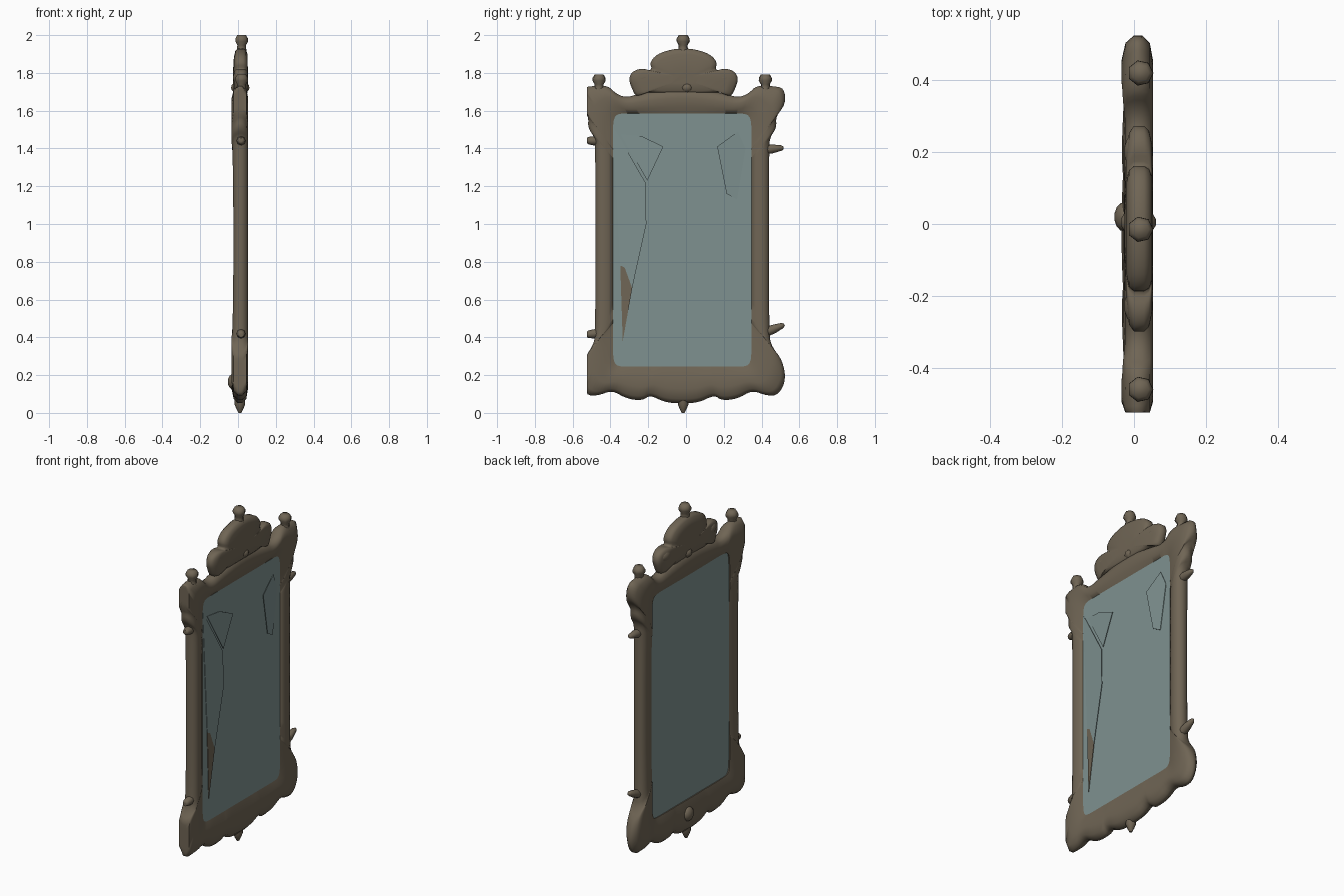
import bpy, bmesh, math
from mathutils import Matrix, Vector

cube = bpy.data.objects.get("Cube")
if cube:
    bpy.data.objects.remove(cube, do_unlink=True)

CY, CZ = -0.02, 0.915        # centre of the glass
HALF_W, HALF_H = 0.367, 0.67
CUT = -0.525                 # flat trimmed side


def material(name, rgb):
    m = bpy.data.materials.new(name)
    m.use_nodes = True
    m.diffuse_color = (*rgb, 1)
    m.node_tree.nodes["Principled BSDF"].inputs["Base Color"].default_value = (*rgb, 1)
    return m


WOOD = material("weathered wood", (0.16, 0.13, 0.09))
GLASS = material("grey teal glass", (0.21, 0.285, 0.28))


def finish(bm, name, mat, smooth=True):
    for v in bm.verts:
        v.co.y = max(v.co.y, CUT)
    bmesh.ops.recalc_face_normals(bm, faces=bm.faces)
    me = bpy.data.meshes.new(name)
    bm.to_mesh(me)
    bm.free()
    ob = bpy.data.objects.new(name, me)
    bpy.context.collection.objects.link(ob)
    me.materials.append(mat)
    if smooth:
        bpy.ops.object.select_all(action='DESELECT')
        ob.select_set(True)
        bpy.context.view_layer.objects.active = ob
        bpy.ops.object.shade_smooth_by_angle(angle=math.radians(65))
    return ob


def mirrored_outline(half, rounds=2):
    """Mirror a half outline and round it by corner cutting."""
    pts = [Vector(p) for p in half]
    pts += [Vector((-p.x, p.y)) for p in reversed(pts) if p.x > 0]
    for _ in range(rounds):
        cut = []
        for a, b in zip(pts, pts[1:] + pts[:1]):
            cut += [a.lerp(b, 0.25), a.lerp(b, 0.75)]
        pts = cut
    return pts


def loft(rings, name, mat, closed=False):
    bm = bmesh.new()
    loops = [[bm.verts.new(p) for p in r] for r in rings]
    pairs = list(zip(loops, loops[1:]))
    if closed:
        pairs.append((loops[-1], loops[0]))
    for a, b in pairs:
        for i in range(len(a)):
            j = (i + 1) % len(a)
            bm.faces.new((a[i], a[j], b[j], b[i]))
    if not closed:
        bm.faces.new(loops[0])
        bm.faces.new(loops[-1])
    return finish(bm, name, mat)


def opening(angle, grow=0.0):
    """Point on the rounded rectangular opening, relative to its centre."""
    c, s = math.cos(angle), math.sin(angle)
    n = 24
    r = ((abs(c) / (HALF_W + grow)) ** n + (abs(s) / (HALF_H + grow)) ** n) ** (-1 / n)
    return Vector((r * c, r * s))


def lathe(name, profile, loc, tilt=0.0, sides=8):
    """Turned part from (radius, height) pairs; tilt turns it about x."""
    rot = Matrix.Rotation(tilt, 3, 'X')
    rings = []
    for r, h in profile:
        rings.append([Vector(loc) + rot @ Vector((r * math.cos(math.tau * i / sides),
                      r * math.sin(math.tau * i / sides), h)) for i in range(sides)])
    return loft(rings, name, WOOD)


def knob(name, loc, size):
    bm = bmesh.new()
    bmesh.ops.create_uvsphere(bm, u_segments=14, v_segments=8, radius=1)
    bmesh.ops.scale(bm, vec=size, verts=bm.verts)
    bmesh.ops.translate(bm, vec=loc, verts=bm.verts)
    return finish(bm, name, WOOD)


# Carved frame: half outline from bottom centre up to top centre
half_frame = [(0, .05), (.09, .055), (.17, .095), (.21, .065), (.295, .075),
              (.37, .12), (.45, .09), (.51, .095), (.55, .175), (.53, .28),
              (.475, .35), (.46, .41), (.46, .9), (.46, 1.4), (.465, 1.46), (.5, 1.51),
              (.495, 1.57), (.548, 1.635), (.54, 1.72), (.48, 1.73),
              (.395, 1.735), (.345, 1.685), (.29, 1.67), (.23, 1.69), (0, 1.73)]
section = [(0, .022), (0, 0), (.12, -.017), (.4, -.025), (.75, -.022), (1, -.014),
           (1, .036), (.75, .047), (.4, .053), (.12, .044)]
outline = [p - Vector((0, CZ)) for p in mirrored_outline(half_frame)]
rings = []
for t, x in section:
    ring = []
    for p in outline:
        inner = opening(math.atan2(p.y, p.x))
        q = p.lerp(inner, t)
        wide = min(1, max(0, ((p - inner).length - .1) / .1))
        depth = x * (1 + .4 * wide) if x < 0 else x
        ring.append((depth, CY + q.x, CZ + q.y))
    rings.append(ring)
loft(rings, "carved_frame", WOOD, closed=True)

# Glass pane, nearly flush with the frame on both sides
steps = 160
pane = [opening(math.tau * i / steps, .004) for i in range(steps)]
loft([[(x, CY + p.x, CZ + p.y) for p in pane] for x in (-.013, .036)], "glass_pane", GLASS)

# Crest above the top rail
half_crest = [(0, 1.69), (.13, 1.69), (.2, 1.7), (.25, 1.67), (.275, 1.72), (.29, 1.765),
              (.275, 1.805), (.225, 1.825), (.165, 1.81), (.18, 1.86), (.125, 1.91), (0, 1.935)]
crest = mirrored_outline(half_crest)
mid = Vector((0, 1.77))
loft([[(x, CY + .007 + q.x, q.y) for q in (mid.lerp(p, s) for p in crest)]
      for s, x in ((.3, .052), (.82, .05), (.95, .042), (1, .028), (1, 0),
                   (.93, -.014), (.7, -.022), (.3, -.026))], "crest", WOOD)
for side, label in ((-1, "right"), (1, "left")):
    knob("crest_scroll_" + label, (.012, CY + .007 + side * .215, 1.775), (.04, .055, .038))

# Round bosses
knob("crest_boss", (.012, .005, 1.722), (.05, .04, .034))
knob("lower_boss", (-.025, .02, .165), (.03, .042, .042))

# Finials and bottom pendant
finial = [(.03, -.03), (.025, .01), (.024, .025), (.036, .045), (.035, .06), (.024, .078)]
lathe("crest_finial", finial, (.018, CY + .005, 1.922), sides=7)
for y, label in ((CY - .44, "right"), (CY + .44, "left")):
    lathe("corner_finial_" + label, finial, (.018, y, 1.714), sides=7)
lathe("bottom_pendant", [(.008, 0), (.018, .02), (.028, .045), (.028, .08)], (.01, CY + .005, 0))

# Side pegs, leaning outwards
peg = [(.024, -.02), (.024, .02), (.02, .045), (.014, .075), (.006, .085)]
for y, z, lean, label in ((-.47, 1.44, 88, "upper_right"), (-.47, .42, 95, "lower_right"),
                          (.432, 1.395, -84, "upper_left"), (.442, .435, -68, "lower_left")):
    lathe("peg_" + label, peg, (.016, y, z), math.radians(lean))


# Broken slivers, tilted slightly over the back of the pane
def sliver(name, pts, mat, base, slope_y, slope_z):
    y0, z0 = pts[0]
    bm = bmesh.new()
    face = bm.faces.new([bm.verts.new((base + slope_y * (y - y0) + slope_z * (z - z0), y, z))
                         for y, z in pts])
    ext = bmesh.ops.extrude_face_region(bm, geom=[face])
    new = [g for g in ext["geom"] if isinstance(g, bmesh.types.BMVert)]
    bmesh.ops.translate(bm, vec=(-.003, 0, 0), verts=new)
    return finish(bm, name, mat, smooth=False)


sliver("long_sliver", [(-.387, 1.51), (-.362, 1.475), (-.215, 1.22), (-.21, 1.0),
                       (-.285, .66), (-.325, .77), (-.348, .78)], GLASS, .0375, .08, 0)
sliver("long_sliver_tip", [(-.348, .78), (-.325, .77), (-.285, .66), (-.335, .38)],
       WOOD, .0406, .08, 0)
sliver("upper_sliver", [(-.345, 1.475), (-.235, 1.465), (-.12, 1.41), (-.205, 1.23)],
       GLASS, .038, .06, -.005)
sliver("small_sliver", [(.165, 1.41), (.275, 1.49), (.315, 1.4), (.27, 1.13), (.215, 1.16)],
       GLASS, .052, -.09, .005)
